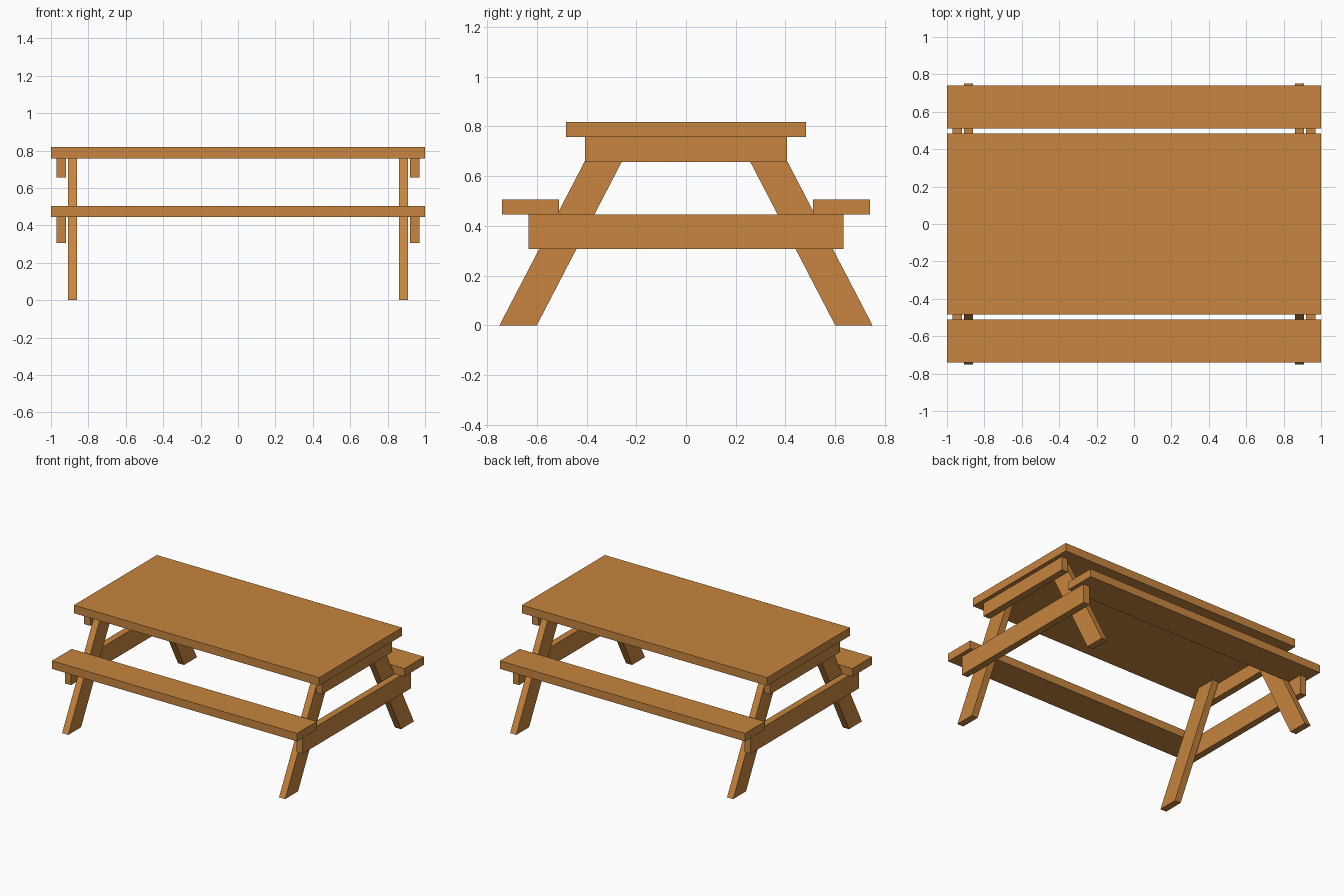
import bpy

if "Cube" in bpy.data.objects:
    bpy.data.objects.remove(bpy.data.objects["Cube"])

wood = bpy.data.materials.new("warm wood")
wood.diffuse_color = (0.57, 0.235, 0.05, 1)
wood.use_nodes = True
wood.node_tree.nodes["Principled BSDF"].inputs["Base Color"].default_value = wood.diffuse_color


def add_mesh(name, verts, faces):
    mesh = bpy.data.meshes.new(name)
    mesh.from_pydata(verts, [], faces)
    mesh.materials.append(wood)
    obj = bpy.data.objects.new(name, mesh)
    bpy.context.collection.objects.link(obj)
    return obj


def board(name, profile, x0, x1):
    """Extrude a counter-clockwise (y, z) profile from x0 to x1."""
    n = len(profile)
    verts = [(x, y, z) for x in (x0, x1) for y, z in profile]
    faces = [tuple(reversed(range(n))), tuple(range(n, 2 * n))]
    faces += [(i, (i + 1) % n, n + (i + 1) % n, n + i) for i in range(n)]
    return add_mesh(name, verts, faces)


def rect(y0, y1, z0, z1):
    return [(y0, z0), (y1, z0), (y1, z1), (y0, z1)]


# Table top and the two seat planks
board("table_top", rect(-0.483, 0.483, 0.758, 0.818), -1, 1)
board("front_seat", rect(-0.74, -0.51, 0.446, 0.505), -1, 1)
board("back_seat", rect(0.51, 0.74, 0.446, 0.505), -1, 1)

# End frames: cross beams outside, slanted legs just inside them
for side, s in (("left", -1), ("right", 1)):
    b0, b1 = sorted((s * 0.92, s * 0.97))
    board(side + "_top_beam", rect(-0.407, 0.407, 0.657, 0.758), b0, b1)
    board(side + "_seat_beam", rect(-0.633, 0.633, 0.306, 0.446), b0, b1)
    l0, l1 = sorted((s * 0.86, s * 0.91))
    front = [(-0.75, 0), (-0.60, 0), (-0.206, 0.758), (-0.356, 0.758)]
    back = [(-y, z) for y, z in reversed(front)]
    board(side + "_front_leg", front, l0, l1)
    board(side + "_back_leg", back, l0, l1)
